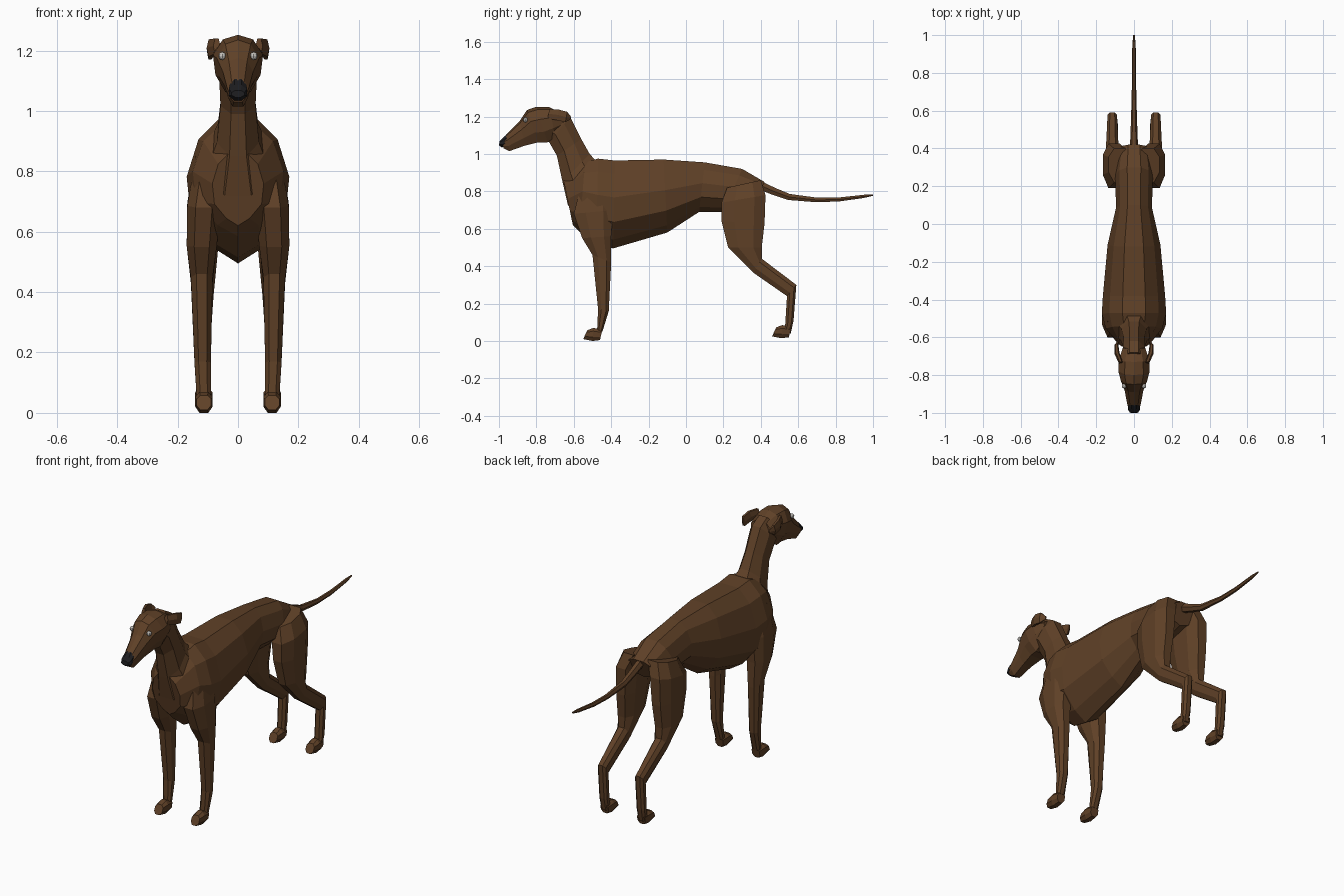
import bpy, bmesh


def material(name, rgb):
    m = bpy.data.materials.new(name)
    m.diffuse_color = (*rgb, 1)
    return m


BROWN = material("brown_coat", (0.115, 0.052, 0.02))
BLACK = material("black_nose", (0.012, 0.012, 0.014))
GREY = material("pale_eye", (0.55, 0.53, 0.5))

# Half cross-sections: (position along the low->high axis, share of half width)
TORSO = [(0, 0), (.1, .45), (.3, .92), (.58, 1), (.85, .77), (1, .36)]
ROUND = [(0, .4), (.3, 1), (.72, .95), (1, .4)]
HEAD = [(0, .5), (.3, .9), (.65, 1), (.92, .6), (1, 0)]
LIMB = [(0, .5), (.3, 1), (.75, 1), (1, .5)]
TUBE = [(0, .5), (.5, 1), (1, .5)]


def loft(name, profile, rings, mat=BROWN, mirror=False):
    """Each ring: low (y, z), high (y, z), half width, centre x."""
    full = profile + [(s, -w) for s, w in reversed(profile) if w > 0]
    bm = bmesh.new()
    loops = []
    for y0, z0, y1, z1, hw, cx in rings:
        loops.append([bm.verts.new((cx + w * hw, y0 + (y1 - y0) * s, z0 + (z1 - z0) * s))
                      for s, w in full])
    n = len(full)
    for a, b in zip(loops, loops[1:]):
        for i in range(n):
            j = (i + 1) % n
            bm.faces.new((a[i], a[j], b[j], b[i]))
    bm.faces.new(loops[0])
    bm.faces.new(loops[-1])
    bmesh.ops.recalc_face_normals(bm, faces=bm.faces)
    me = bpy.data.meshes.new(name)
    bm.to_mesh(me)
    bm.free()
    me.materials.append(mat)
    ob = bpy.data.objects.new(name, me)
    bpy.context.collection.objects.link(ob)
    if mirror:
        ob.modifiers.new("mirror", 'MIRROR').use_mirror_merge = False
    return ob


# Trunk with deep chest and tucked belly
loft("torso", TORSO, [
    (-.605, .62, -.655, .86, .085, 0),
    (-.57, .585, -.54, .955, .15, 0),
    (-.48, .515, -.47, .975, .17, 0),
    (-.39, .495, -.38, .965, .165, 0),
    (-.10, .58, -.12, .97, .14, 0),
    (.07, .69, .10, .955, .095, 0),
    (.20, .69, .30, .92, .10, 0),
    (.37, .74, .42, .85, .085, 0)])

# Neck
loft("neck", ROUND, [
    (-.63, .72, -.46, .94, .11, 0),
    (-.66, .85, -.515, 1.0, .07, 0),
    (-.69, .99, -.56, 1.08, .058, 0),
    (-.73, 1.06, -.62, 1.20, .062, 0),
    (-.77, 1.10, -.68, 1.235, .06, 0)])

# Long tapered head
loft("head", HEAD, [
    (-.975, 1.03, -.985, 1.075, .028, 0),
    (-.945, 1.015, -.955, 1.11, .036, 0),
    (-.86, 1.045, -.89, 1.175, .05, 0),
    (-.79, 1.062, -.85, 1.235, .07, 0),
    (-.74, 1.062, -.80, 1.252, .083, 0),
    (-.70, 1.09, -.73, 1.25, .08, 0),
    (-.65, 1.14, -.66, 1.215, .06, 0)])

# Nose
loft("nose", ROUND, [
    (-1.0, 1.045, -.997, 1.068, .022, 0),
    (-.985, 1.035, -.98, 1.085, .031, 0),
    (-.962, 1.04, -.958, 1.105, .03, 0)], BLACK)

# Folded ears
loft("ears", TUBE, [
    (-.74, 1.19, -.73, 1.24, .012, .07),
    (-.69, 1.18, -.68, 1.237, .014, .09),
    (-.645, 1.17, -.635, 1.225, .010, .093),
    (-.617, 1.185, -.615, 1.20, .004, .08)], mirror=True)

# Eyes
for side, x in (("left", .052), ("right", -.052)):
    bpy.ops.mesh.primitive_uv_sphere_add(segments=8, ring_count=6, radius=.013,
                                         location=(x, -.858, 1.182))
    eye = bpy.context.object
    eye.name = side + "_eye"
    eye.data.materials.append(GREY)

# Front legs
loft("front_legs", LIMB, [
    (-.56, .84, -.42, .87, .045, .095),
    (-.60, .68, -.39, .70, .055, .113),
    (-.555, .55, -.40, .56, .05, .12),
    (-.50, .46, -.40, .42, .036, .12),
    (-.47, .17, -.413, .16, .027, .117),
    (-.475, .06, -.447, .05, .024, .113)], mirror=True)

# Hind legs
loft("hind_legs", LIMB, [
    (.22, .82, .40, .86, .06, .075),
    (.19, .74, .425, .78, .06, .105),
    (.19, .64, .42, .63, .052, .11),
    (.225, .50, .405, .50, .045, .115),
    (.36, .365, .405, .44, .034, .115),
    (.54, .24, .59, .30, .025, .115),
    (.53, .08, .575, .11, .024, .115),
    (.515, .03, .56, .04, .022, .114)], mirror=True)

# Paws
for name, dy, dz in (("front_paws", 0, 0), ("hind_paws", 1.01, .015)):
    loft(name, LIMB, [(a + dy, b + dz, c + dy, d + dz, hw, .113) for a, b, c, d, hw in (
        (-.55, .01, -.527, .058, .024),
        (-.50, 0, -.495, .07, .029),
        (-.46, .005, -.447, .06, .024))], mirror=True)

# Tail
path = [(.39, .835, .022), (.47, .80, .019), (.55, .77, .016), (.70, .754, .012),
        (.82, .757, .011), (.95, .773, .009), (1.0, .78, .004)]
loft("tail", TUBE, [(y - r * .3, z - r, y + r * .3, z + r, r, 0) for y, z, r in path])
